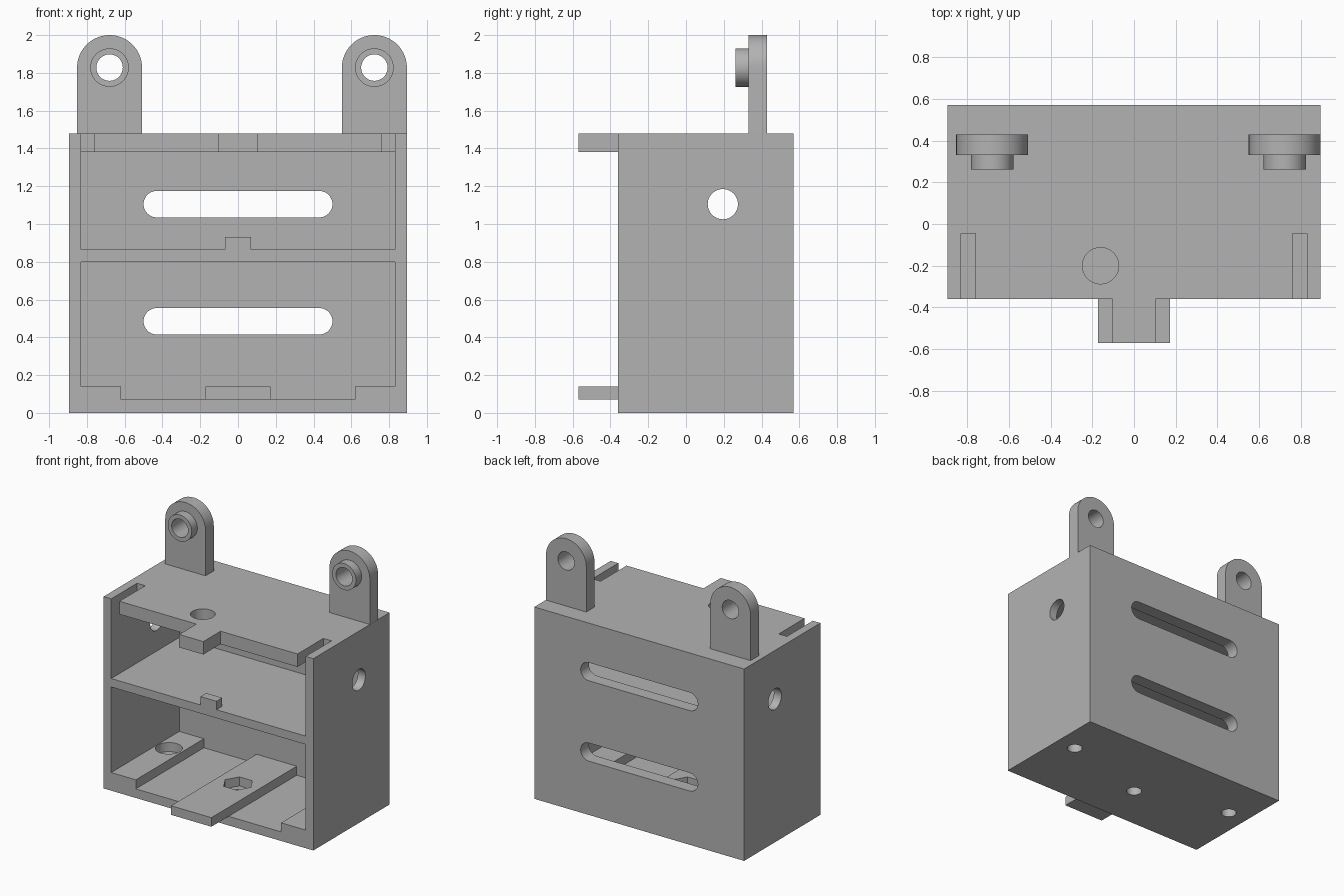
import bpy, bmesh
from math import sin, cos, pi, radians

cube = bpy.data.objects.get("Cube")
if cube:
    bpy.data.objects.remove(cube, do_unlink=True)

grey = bpy.data.materials.new("matte grey")
grey.use_nodes = True
grey.diffuse_color = (0.45, 0.45, 0.45, 1)
grey.node_tree.nodes["Principled BSDF"].inputs["Base Color"].default_value = (0.45, 0.45, 0.45, 1)


# Outlines
def arc(u, v, r, start, end, steps):
    angles = [radians(start + (end - start) * i / steps) for i in range(steps + 1)]
    return [(u + r * cos(a), v + r * sin(a)) for a in angles]


def circle(u, v, r, sides=48):
    return arc(u, v, r, 0, 360, sides)[:-1]


def rect(u0, u1, v0, v1):
    return [(u0, v0), (u1, v0), (u1, v1), (u0, v1)]


def capsule(half, v, r):
    return arc(half - r, v, r, -90, 90, 20) + arc(r - half, v, r, 90, 270, 20)


# Outline extruded along one axis
def prism(name, outline, axis, lo, hi):
    place = {"X": lambda u, v, d: (d, u, v),
             "Y": lambda u, v, d: (u, d, v),
             "Z": lambda u, v, d: (u, v, d)}[axis]
    bm = bmesh.new()
    ends = [[bm.verts.new(place(u, v, d)) for u, v in outline] for d in (lo, hi)]
    for ring in ends:
        bm.faces.new(ring)
    n = len(outline)
    for i in range(n):
        j = (i + 1) % n
        bm.faces.new((ends[0][i], ends[0][j], ends[1][j], ends[1][i]))
    bmesh.ops.recalc_face_normals(bm, faces=bm.faces)
    mesh = bpy.data.meshes.new(name)
    bm.to_mesh(mesh)
    bm.free()
    mesh.materials.append(grey)
    obj = bpy.data.objects.new(name, mesh)
    bpy.context.collection.objects.link(obj)
    return obj


# Subtract prisms given as (outline, axis, lo, hi)
def cut(obj, *cutters):
    for spec in cutters:
        tool = prism("cutter", *spec)
        tool.hide_render = True
        mod = obj.modifiers.new("cut", "BOOLEAN")
        mod.operation = "DIFFERENCE"
        mod.solver = "EXACT"
        mod.object = tool
        bpy.context.view_layer.objects.active = obj
        bpy.ops.object.modifier_apply(modifier=mod.name)
        bpy.data.objects.remove(tool, do_unlink=True)


W, FRONT, BACK, INNER = 0.895, -0.36, 0.57, 0.83
WALL, TOP, CEILING = 0.47, 1.48, 1.38
FLOOR, RAIL = 0.07, 0.14
BOLTS = [(-0.73, 0.2), (0, 0), (0.73, 0.2)]

# Housing with two open bays
housing = prism("housing", rect(-W, W, FRONT, BACK), "Z", 0, TOP)
cut(housing,
    (rect(-INNER, INNER, FLOOR, 0.80), "Y", FRONT - 0.1, WALL),
    (rect(-INNER, INNER, 0.865, CEILING), "Y", FRONT - 0.1, WALL),
    (capsule(0.5, 0.485, 0.07), "Y", 0.4, 0.7),
    (capsule(0.5, 1.105, 0.07), "Y", 0.4, 0.7),
    (circle(0.195, 1.105, 0.08), "X", -1, 1),
    (circle(-0.16, -0.2, 0.087), "Z", 1.3, 1.6))
for lo, hi in ((-INNER, -0.76), (0.76, INNER)):
    cut(housing, (rect(lo, hi, FRONT - 0.1, -0.045), "Z", 1.3, 1.6))
for x, y in BOLTS:
    cut(housing, (circle(x, y, 0.055, 32), "Z", -0.1, 0.2))

# Raised floor rails with recessed bolt seats
rails = [
    prism("right_floor_rail", rect(-INNER, -0.62, FRONT, WALL), "Z", FLOOR, RAIL),
    prism("centre_floor_rail", rect(-0.172, 0.172, -BACK, WALL), "Z", FLOOR, RAIL),
    prism("left_floor_rail", rect(0.62, INNER, FRONT, WALL), "Z", FLOOR, RAIL)]
for rail, (x, y), sides in zip(rails, BOLTS, (32, 6, 32)):
    cut(rail, (circle(x, y, 0.095 if x else 0.11, sides), "Z", 0, 0.2))

# Tabs on the top plate and shelf
top_tab = prism("top_tab", rect(-0.103, 0.103, -BACK, FRONT), "Z", CEILING, TOP)
shelf_stop = prism("shelf_stop", rect(-0.068, 0.068, FRONT, -0.29), "Z", 0.865, 0.93)

# Mounting lugs with bosses
parts = [housing, top_tab, shelf_stop] + rails
for side, x in (("right", -0.68), ("left", 0.722)):
    r, z = 0.172, 1.828
    outline = [(x - r, TOP), (x + r, TOP)] + arc(x, z, r, 0, 180, 40)
    lug = prism(side + "_lug", outline, "Y", 0.33, 0.43)
    boss = prism(side + "_boss", circle(x, z, 0.102), "Y", 0.262, 0.33)
    for part in (lug, boss):
        cut(part, (circle(x, z, 0.07), "Y", 0.1, 0.6))
        parts.append(part)

# Smooth round walls, keep edges sharp
for part in parts:
    bpy.ops.object.select_all(action="DESELECT")
    part.select_set(True)
    bpy.context.view_layer.objects.active = part
    bpy.ops.object.shade_smooth_by_angle(angle=radians(30))
